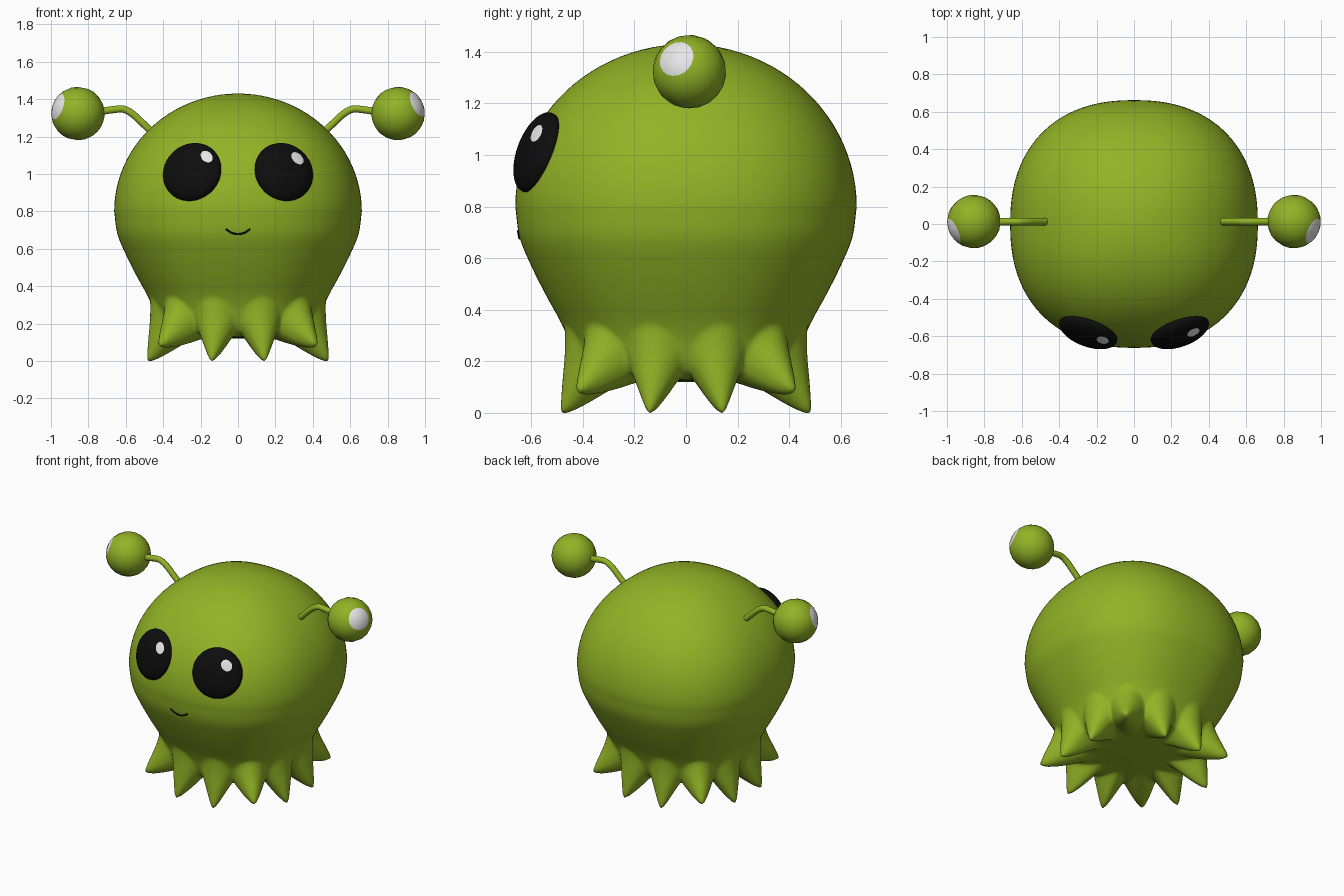
import bpy, bmesh
from math import sin, cos, pi, radians, hypot, sqrt
from mathutils import Vector, Matrix

cube = bpy.data.objects.get("Cube")
if cube:
    bpy.data.objects.remove(cube, do_unlink=True)


def material(name, r, g, b):
    m = bpy.data.materials.new(name)
    m.use_nodes = True
    m.diffuse_color = (r, g, b, 1)
    bsdf = m.node_tree.nodes["Principled BSDF"]
    bsdf.inputs["Base Color"].default_value = (r, g, b, 1)
    bsdf.inputs["Roughness"].default_value = 0.6
    return m


GREEN = material("skin green", 0.29, 0.45, 0.019)
BLACK = material("eye black", 0.004, 0.004, 0.004)
WHITE = material("highlight white", 0.8, 0.8, 0.8)


def add_mesh(name, bm, mats):
    bmesh.ops.recalc_face_normals(bm, faces=bm.faces)
    for f in bm.faces:
        f.smooth = True
    me = bpy.data.meshes.new(name)
    bm.to_mesh(me)
    bm.free()
    for m in mats:
        me.materials.append(m)
    ob = bpy.data.objects.new(name, me)
    bpy.context.collection.objects.link(ob)
    return ob


def smooth_path(points, steps):
    """Catmull-Rom curve through the points."""
    pts = [Vector(p) for p in points]
    pts = [2 * pts[0] - pts[1]] + pts + [2 * pts[-1] - pts[-2]]
    out = []
    for a, b, c, d in zip(pts, pts[1:], pts[2:], pts[3:]):
        for i in range(steps):
            t = i / steps
            out.append(0.5 * (2 * b + (c - a) * t + (2 * a - 5 * b + 4 * c - d) * t * t
                              + (3 * b - a - 3 * c + d) * t ** 3))
    return out + [pts[-2]]


def add_tube(name, points, radius, mat):
    cu = bpy.data.curves.new(name, "CURVE")
    cu.dimensions = "3D"
    cu.bevel_depth = radius
    cu.bevel_resolution = 3
    cu.use_fill_caps = True
    sp = cu.splines.new("POLY")
    sp.points.add(len(points) - 1)
    for p, co in zip(sp.points, points):
        p.co = (*co, 1)
    sp.use_smooth = True
    cu.materials.append(mat)
    ob = bpy.data.objects.new(name, cu)
    bpy.context.collection.objects.link(ob)


# Body: rounded-square rings along a (radius, height) profile
SQUARENESS = 2.3
dome = [Vector((0.662 * sin(a), 0.8 + 0.63 * cos(a)))
        for a in (pi / 2 * i / 24 for i in range(24))]
dome[0].x = 0
lower = smooth_path([(0.662, 0.8), (0.645, 0.68), (0.60, 0.57), (0.545, 0.46), (0.49, 0.36),
                     (0.458, 0.29), (0.44, 0.235), (0.42, 0.185), (0.39, 0.15),
                     (0.32, 0.13), (0.2, 0.125), (0, 0.12)], 6)
profile = dome + lower

# Tentacle spikes: two per side plus one on each corner, pulled out of the rim
RIM = Vector((0.42, 0.185))
spikes = []
for quarter in range(4):
    base = 90 * quarter
    spikes += [(base - 16.5, 0.076, -0.18), (base + 16.5, 0.076, -0.18),
               (base + 45, 0.155, -0.10)]


def spike_pull(angle, point):
    off = point - RIM
    reach = 0.17 if off.y > 0 else 0.2
    for centre, out, down in spikes:
        da = (angle - centre + 180) % 360 - 180
        d = hypot(da / 14.5, off.length / reach)
        if d < 1:
            w = max(0, 1 - sqrt(d * d + 0.006)) ** 1.25 / 0.905
            return out * w, down * w
    return 0, 0


COLUMNS = 240
bm = bmesh.new()
rows = []
for p in profile:
    row = []
    for i in range(COLUMNS):
        deg = 360 * i / COLUMNS
        c, s = cos(radians(deg)), sin(radians(deg))
        square = (abs(c) ** SQUARENESS + abs(s) ** SQUARENESS) ** (-1 / SQUARENESS)
        out, down = spike_pull(deg, p)
        r = p.x * square + out
        row.append(bm.verts.new((r * c, r * s, p.y + down)))
    rows.append(row)
for a, b in zip(rows, rows[1:]):
    for i in range(COLUMNS):
        j = (i + 1) % COLUMNS
        bm.faces.new((a[i], b[i], b[j], a[j]))
bmesh.ops.remove_doubles(bm, verts=bm.verts, dist=0.00001)
add_mesh("body", bm, [GREEN])


def front_y(x, z):
    """Front surface of the body below its widest ring."""
    r = min(lower, key=lambda p: abs(p.y - z)).x
    for a, b in zip(lower, lower[1:]):
        if b.y <= z <= a.y:
            r = a.x + (b.x - a.x) * (a.y - z) / (a.y - b.y)
            break
    return -(r ** SQUARENESS - abs(x) ** SQUARENESS) ** (1 / SQUARENESS)


# Smile
smile = []
for i in range(17):
    t = i / 8 - 1
    x, z = 0.065 * t, 0.678 + 0.028 * t * t
    smile.append((x, front_y(x, z) - 0.001, z))
add_tube("mouth", smile, 0.005, BLACK)


def spotted_ball(name, segs, rings, spot, frame, scale, centre, mats):
    """Ellipsoid whose first two rings around the spot direction use the second material."""
    bm = bmesh.new()
    bmesh.ops.create_uvsphere(bm, u_segments=segs, v_segments=rings, radius=1)
    for f in bm.faces:
        if f.calc_center_median().z > cos(2 * pi / rings):
            f.material_index = 1
    turn = Vector((0, 0, 1)).rotation_difference(Vector(spot).normalized()).to_matrix()
    m = frame @ Matrix.Diagonal(scale) @ turn
    bmesh.ops.transform(bm, matrix=Matrix.Translation(centre) @ m.to_4x4(), verts=bm.verts)
    add_mesh(name, bm, mats)


eye_spots = {1: (0.42, 0.38, 0.82), -1: (0.56, 0.46, 0.69)}
ball_spots = {1: (0.83, -0.40, 0.40), -1: (-0.87, -0.40, 0.30)}
YAW, PITCH = radians(20), radians(19)

for side, label in ((1, "left"), (-1, "right")):
    # Eye: flattened ellipsoid lying on the face, with a glint
    n = Vector((side * sin(YAW) * cos(PITCH), -cos(YAW) * cos(PITCH), sin(PITCH)))
    u = Vector((cos(YAW), side * sin(YAW), 0))
    frame = Matrix((u, n.cross(u), n)).transposed()
    spotted_ball(label + "_eye", 48, 26, eye_spots[side], frame, (0.163, 0.163, 0.065),
                 (side * 0.245, -0.575, 1.01), [BLACK, WHITE])

    # Antenna: bent stalk with a spotted ball on the end
    stalk = smooth_path([(side * x, 0.013, z) for x, z in
                         ((0.44, 1.205), (0.50, 1.262), (0.56, 1.318), (0.61, 1.346),
                          (0.66, 1.345), (0.76, 1.33))], 5)
    add_tube(label + "_antenna_stalk", stalk, 0.02, GREEN)
    spotted_ball(label + "_antenna_ball", 18, 12, ball_spots[side], Matrix.Identity(3),
                 (0.143, 0.143, 0.143), (side * 0.856, 0.013, 1.323), [GREEN, WHITE])
